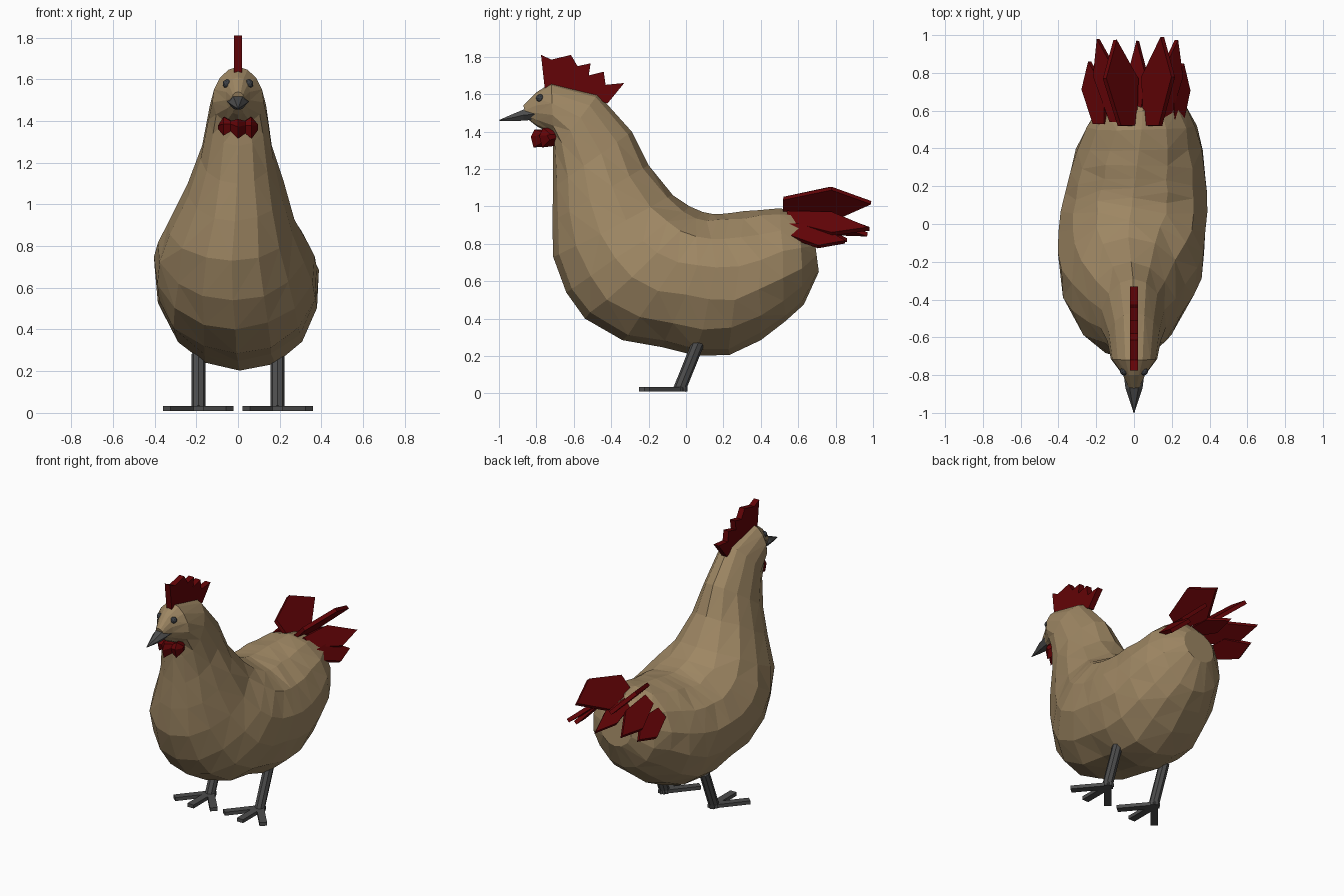
import bpy, bmesh, math, random
from mathutils import Vector

if "Cube" in bpy.data.objects:
    bpy.data.objects.remove(bpy.data.objects["Cube"])

random.seed(4)


def material(name, rgb):
    m = bpy.data.materials.new(name)
    m.diffuse_color = (*rgb, 1)
    m.use_nodes = True
    m.node_tree.nodes["Principled BSDF"].inputs["Base Color"].default_value = m.diffuse_color
    return m


TAN = material("tan_feathers", (0.34, 0.24, 0.125))
RED = material("dark_red", (0.125, 0.001, 0.002))
GREY = material("leg_grey", (0.075, 0.075, 0.075))
EYE = material("eye_grey", (0.045, 0.05, 0.058))


def finish(name, bm, mat):
    bmesh.ops.recalc_face_normals(bm, faces=bm.faces[:])
    me = bpy.data.meshes.new(name)
    bm.to_mesh(me)
    bm.free()
    me.materials.append(mat)
    ob = bpy.data.objects.new(name, me)
    bpy.context.collection.objects.link(ob)
    return ob


def loft(name, rings, mat, triangulate=False):
    """Skin closed rings of equal length and cap both ends."""
    bm = bmesh.new()
    vs = [[bm.verts.new(p) for p in r] for r in rings]
    n = len(rings[0])
    for a, b in zip(vs, vs[1:]):
        for i in range(n):
            j = (i + 1) % n
            bm.faces.new((a[i], a[j], b[j], b[i]))
    bm.faces.new(vs[0])
    bm.faces.new(vs[-1])
    if triangulate:
        bmesh.ops.triangulate(bm, faces=bm.faces[:])
    return finish(name, bm, mat)


def prism(name, points, depth, mat):
    """Thicken a flat outline along the given depth vector."""
    d = Vector(depth) / 2
    pts = [Vector(p) for p in points]
    return loft(name, [[p - d for p in pts], [p + d for p in pts]], mat)


# Body: sections sweep from the face, down the neck and round to the rump
# (back y, back z, belly y, belly z, half width, centre x, skew toward the back)
sections = [
    (-0.87, 1.54, -0.85, 1.47, 0.03, 0, 0),
    (-0.80, 1.61, -0.80, 1.43, 0.06, 0, 0),
    (-0.72, 1.66, -0.71, 1.38, 0.122, 0, -0.15),
    (-0.47, 1.60, -0.71, 1.28, 0.142, 0, -0.12),
    (-0.29, 1.40, -0.71, 1.10, 0.175, -0.005, -0.1),
    (-0.20, 1.22, -0.715, 0.92, 0.235, -0.015, 0),
    (-0.07, 1.06, -0.71, 0.73, 0.305, -0.03, 0.03),
    (0.02, 1.00, -0.64, 0.54, 0.36, -0.025, 0.08),
    (0.09, 0.97, -0.54, 0.40, 0.388, -0.012, 0.08),
    (0.14, 0.96, -0.34, 0.285, 0.392, -0.008, 0.06),
    (0.19, 0.96, -0.13, 0.248, 0.39, 0.0, 0.03),
    (0.24, 0.965, 0.05, 0.203, 0.385, 0.008, 0),
    (0.31, 0.975, 0.23, 0.205, 0.368, 0.016, 0),
    (0.39, 0.98, 0.40, 0.285, 0.34, 0.026, 0),
    (0.50, 0.99, 0.53, 0.385, 0.295, 0.04, 0),
    (0.60, 0.97, 0.63, 0.475, 0.235, 0.045, 0),
    (0.68, 0.88, 0.71, 0.65, 0.12, 0.05, 0),
]
SIDES = 14
rings = []
for k, (by, bz, fy, fz, w, cx, skew) in enumerate(sections):
    back, belly = Vector((cx, by, bz)), Vector((cx, fy, fz))
    mid, half = (back + belly) / 2, (back - belly) / 2
    ring = []
    for i in range(SIDES):
        t = math.tau * i / SIDES
        x = w * math.sin(t) * (1 + skew * math.cos(t))
        p = mid + half * math.cos(t) + Vector((x, 0, 0))
        if 4 < k < 16 and i not in (0, SIDES // 2):
            p += Vector([random.uniform(-0.007, 0.007) for _ in range(3)])
        ring.append(p)
    rings.append(ring)
loft("body", rings, TAN, True)

# Beak: tapering hexagonal horn that droops to a point
beak = []
for y, z, w, h in ((-0.79, 1.495, 0.055, 0.034), (-0.87, 1.488, 0.045, 0.034),
                   (-0.93, 1.474, 0.025, 0.021), (-1.0, 1.46, 0.002, 0.002)):
    beak.append([(w * math.cos(math.tau * i / 6), y, z + h * math.sin(math.tau * i / 6))
                 for i in range(6)])
loft("beak", beak, GREY)

# Comb: saw-toothed plate along the top of the head
comb = [(-0.755, 1.63), (-0.775, 1.81), (-0.72, 1.785), (-0.615, 1.81), (-0.58, 1.75),
        (-0.51, 1.765), (-0.52, 1.70), (-0.44, 1.72), (-0.43, 1.65), (-0.33, 1.66),
        (-0.42, 1.55), (-0.50, 1.58)]
prism("comb", [(0, y, z) for y, z in comb], (0.04, 0, 0), RED)

# Wattle: ragged band hung round the throat
edge = [(-0.095, 1.38, 1.36), (-0.07, 1.42, 1.33), (-0.035, 1.40, 1.35), (0, 1.41, 1.315),
        (0.035, 1.40, 1.34), (0.065, 1.42, 1.315), (0.095, 1.385, 1.355)]
wattle = []
for i, (x, top, low) in enumerate(edge):
    y = -0.83 + 0.7 * abs(x) + (0.02 if i % 2 == 0 else 0)
    wattle.append([(x, y + 0.02, top), (x, y, (top + low) / 2 + 0.01),
                   (x, y + 0.015, low), (x * 0.8, -0.69, low + 0.01), (x * 0.8, -0.69, top)])
loft("wattle", wattle, RED)


# Tail feathers: thin pointed blades, wide past the middle
def feather(name, root, tip, width):
    r, t, w = Vector(root), Vector(tip), Vector(width)
    m = r.lerp(t, 0.55)
    d = w.cross(t - r).normalized() * 0.026
    prism(name, [r - w * 0.5, r + w * 0.5, m + w, t, m - w], d, RED)


# the upper pair forms an open V, the others slope outward
feather("upper_feather_left", (-0.035, 0.52, 1.0), (-0.10, 0.975, 1.02), (-0.085, 0, 0.085))
feather("upper_feather_right", (0.10, 0.52, 1.0), (0.15, 0.99, 1.02), (0.08, 0, 0.085))
feather("middle_feather_left", (-0.09, 0.54, 0.94), (-0.19, 0.98, 0.88), (-0.065, 0, -0.045))
feather("middle_feather_right", (0.15, 0.54, 0.94), (0.225, 0.975, 0.88), (0.06, 0, -0.055))
feather("lower_feather_left", (-0.18, 0.53, 0.87), (-0.235, 0.86, 0.82), (-0.06, 0, -0.05))
feather("lower_feather_right", (0.23, 0.53, 0.875), (0.255, 0.85, 0.81), (0.045, 0, -0.055))
feather("inner_feather", (0.02, 0.58, 0.93), (0.02, 0.97, 0.85), (0.045, 0, 0.03))

# Eyes, legs and feet, one of each per side
for s, tag in ((-1, "left"), (1, "right")):
    bm = bmesh.new()
    bmesh.ops.create_icosphere(bm, subdivisions=2, radius=0.022)
    bmesh.ops.translate(bm, verts=bm.verts[:], vec=(s * 0.052, -0.78, 1.578))
    finish("eye_" + tag, bm, EYE)

    x = s * 0.19
    leg = []
    for y, z in ((-0.035, 0.022), (0.07, 0.282)):
        leg.append([(x + 0.033 * math.cos(math.tau * i / 8),
                     y + 0.031 * math.sin(math.tau * i / 8),
                     z - 0.013 * math.sin(math.tau * i / 8)) for i in range(8)])
    loft("leg_" + tag, leg, GREY)

    for toe, ang, length in (("middle", 0, 0.22), ("inner", -s * 40, 0.235), ("outer", s * 40, 0.235)):
        a = math.radians(ang)
        d = Vector((math.sin(a), -math.cos(a), 0))
        n = Vector((d.y, -d.x, 0)) * 0.024
        o = Vector((x, -0.03, 0.022))
        prism(toe + "_toe_" + tag, [o - d * 0.03 - n, o - d * 0.03 + n,
                                    o + d * length + n, o + d * length - n], (0, 0, 0.024), GREY)
